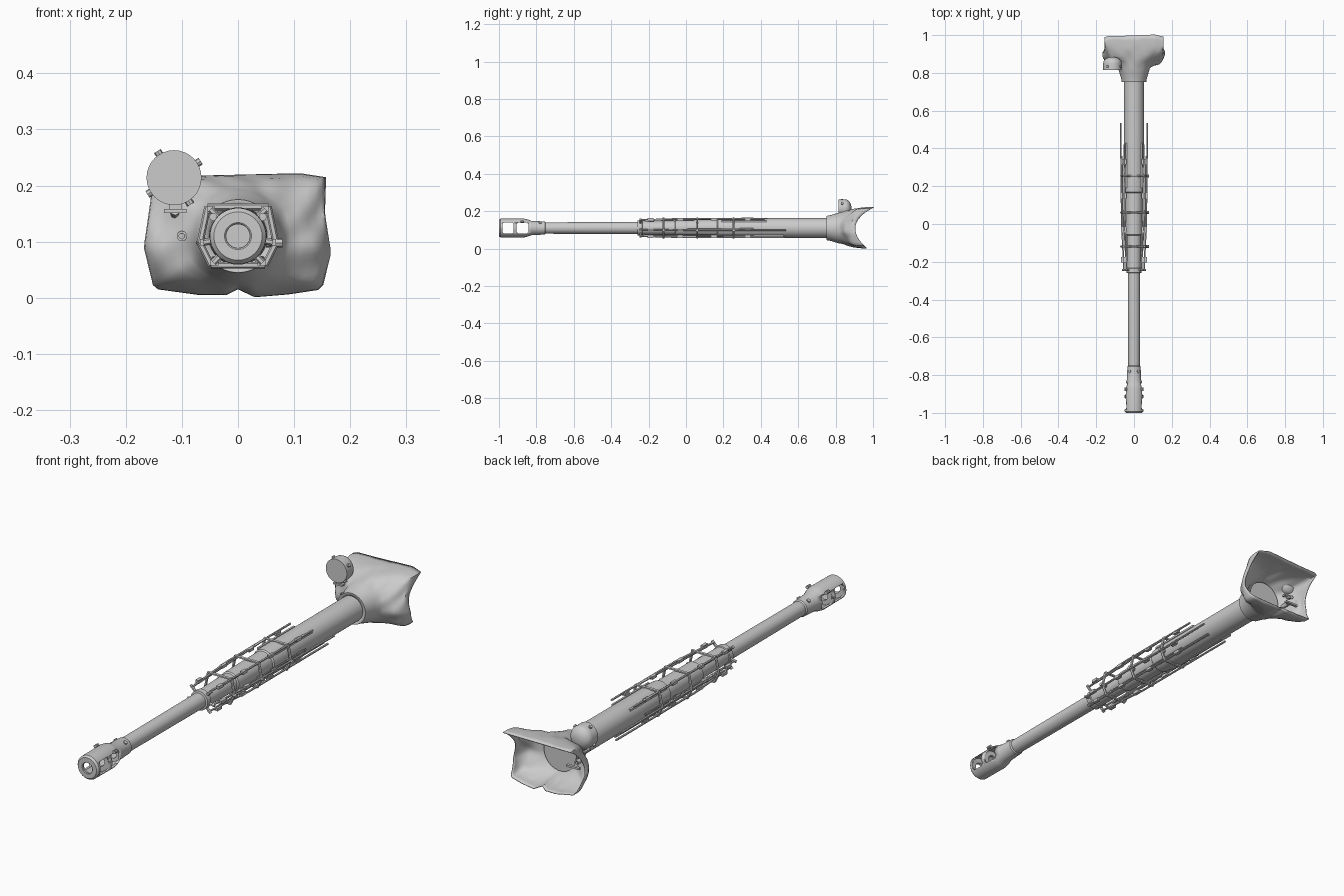
import bpy, bmesh, math
from mathutils import Vector

if "Cube" in bpy.data.objects:
    bpy.data.objects.remove(bpy.data.objects["Cube"])

ZC = 0.11  # height of the barrel axis
grey = bpy.data.materials.new("plain_grey")
grey.diffuse_color = (0.6, 0.6, 0.6, 1)
grey.use_nodes = True
grey.node_tree.nodes["Principled BSDF"].inputs["Base Color"].default_value = grey.diffuse_color


def finish(name, bm, angle=35, normals=True):
    if normals:
        bmesh.ops.recalc_face_normals(bm, faces=bm.faces)
    me = bpy.data.meshes.new(name)
    bm.to_mesh(me)
    bm.free()
    ob = bpy.data.objects.new(name, me)
    bpy.context.collection.objects.link(ob)
    me.materials.append(grey)
    bpy.ops.object.select_all(action='DESELECT')
    ob.select_set(True)
    bpy.context.view_layer.objects.active = ob
    bpy.ops.object.shade_smooth_by_angle(angle=math.radians(angle))
    return ob


def lathe(name, prof, x=0, z=ZC, n=40, loop=False):
    """Revolve (y, radius) points around an axis along y."""
    bm = bmesh.new()
    rings = [[bm.verts.new((x + r * math.cos(2 * math.pi * i / n), y,
                            z + r * math.sin(2 * math.pi * i / n)))
              for i in range(n)] for y, r in prof]
    pairs = list(zip(rings, rings[1:]))
    if loop:
        pairs.append((rings[-1], rings[0]))
    else:
        bm.faces.new(rings[0])
        bm.faces.new(rings[-1])
    for a, b in pairs:
        for i in range(n):
            j = (i + 1) % n
            bm.faces.new((a[i], a[j], b[j], b[i]))
    return finish(name, bm)


def add_bar(bm, p, q, r=0.004, n=6):
    """Straight round bar from p to q."""
    p, q = Vector(p), Vector(q)
    d = q - p
    m = d.to_track_quat('Z', 'Y').to_matrix().to_4x4()
    m.translation = (p + q) / 2
    bmesh.ops.create_cone(bm, cap_ends=True, segments=n, radius1=r, radius2=r,
                          depth=d.length, matrix=m)


def add_box(bm, c, s):
    vs = bmesh.ops.create_cube(bm, size=1)['verts']
    for v in vs:
        v.co = Vector(c) + Vector(a * b for a, b in zip(v.co, s))


# Barrel: slim front tube, stepped sleeves, thick rear tube
lathe("barrel", [(-0.79, 0.029), (-0.75, 0.0305), (-0.26, 0.032), (-0.258, 0.04),
                 (-0.235, 0.04), (-0.233, 0.036), (-0.06, 0.038), (-0.055, 0.043),
                 (0.165, 0.045), (0.17, 0.05), (0.2, 0.052), (0.74, 0.053),
                 (0.80, 0.053), (0.835, 0.075)])

# Muzzle brake: hollow, two chambers with side windows
brake = lathe("muzzle_brake", [(-1.0, 0.043), (-0.992, 0.05), (-0.87, 0.051), (-0.85, 0.047),
                               (-0.825, 0.038), (-0.755, 0.035), (-0.75, 0.031), (-0.75, 0.021),
                               (-0.835, 0.021), (-0.837, 0.034), (-0.855, 0.04), (-0.907, 0.043),
                               (-0.907, 0.023), (-0.919, 0.023), (-0.919, 0.043), (-0.985, 0.043),
                               (-0.987, 0.024), (-0.998, 0.0215), (-1.0, 0.024)], loop=True)
bm = bmesh.new()
for y0, y1 in ((-0.982, -0.921), (-0.905, -0.842)):
    add_box(bm, (0, (y0 + y1) / 2, ZC), (0.2, y1 - y0, 0.058))
cutter = finish("window_cutter", bm)
cutter.modifiers.new("round", 'BEVEL').width = 0.008
cutter.hide_render = True
cutter.hide_set(True)
mod = brake.modifiers.new("windows", 'BOOLEAN')
mod.operation, mod.object, mod.solver = 'DIFFERENCE', cutter, 'EXACT'

# Small bosses on the brake
bm = bmesh.new()
for s in (-1, 1):
    add_bar(bm, (s * 0.044, -0.885, ZC + 0.034), (s * 0.044, -0.865, ZC + 0.034), 0.007, 10)
    add_bar(bm, (s * 0.02, -0.78, ZC + 0.025), (s * 0.025, -0.78, ZC + 0.032), 0.008, 10)
finish("brake_bosses", bm)

# Rod cage: hexagonal frames carrying long rods
corners = [(0.052, 0.05), (0.065, -0.012), (0.046, -0.05)]
hexa = corners + [(-x, z) for x, z in reversed(corners)]
bm = bmesh.new()
for y in (-0.12, 0.06, 0.255):
    pts = [Vector((x * 1.04, y, ZC + z * 1.04)) for x, z in hexa]
    for i in range(6):
        add_bar(bm, pts[i], pts[(i + 1) % 6], 0.006, 6)
    add_bar(bm, (0.05, y, ZC - 0.012), (0.079, y, ZC - 0.012), 0.008, 8)
finish("cage_frames", bm)

bm = bmesh.new()
ends = (0.42, 0.535, 0.53)
for s in (-1, 1):
    for (x, z), end in zip(corners, ends):
        side = 0.006 if end == 0.535 else 0
        # long rod, shorter doubled rod and front clamp
        add_bar(bm, (s * (x - 0.012), -0.245, ZC + z * 0.85), (s * x, 0.0, ZC + z), 0.0045)
        add_bar(bm, (s * x, 0.0, ZC + z), (s * (x + side), end, ZC + z), 0.0045)
        add_bar(bm, (s * (x - 0.008), -0.2, ZC + z * 0.78),
                (s * (x - 0.002), 0.36, ZC + z * 0.92 + 0.007), 0.0035)
        add_bar(bm, (s * x * 0.55, -0.243, ZC + z * 0.55), (s * x * 0.95, -0.243, ZC + z * 0.95), 0.006)
        for y in (-0.19, -0.03, 0.15, 0.33):
            add_box(bm, (s * (x - 0.004), y, ZC + z * 0.93), (0.014, 0.03, 0.012))
finish("cage_rods", bm)

# Slats lying along the thick tube
bm = bmesh.new()
for s in (-1, 1):
    add_box(bm, (s * 0.04, 0.31, ZC + 0.036), (0.008, 0.24, 0.008))
    add_box(bm, (s * 0.034, 0.36, ZC - 0.042), (0.008, 0.32, 0.008))
finish("tube_slats", bm)

# Canvas cover: round collar blending into a wide sagging outline, open behind
outline = [Vector(p) for p in [
    (0.157, 0.215), (0.11, 0.222), (-0.06, 0.218), (-0.155, 0.217), (-0.155, 0.18),
    (-0.168, 0.09), (-0.15, 0.016), (-0.07, 0.005), (-0.02, 0.005), (0.0, 0.015),
    (0.03, 0.001), (0.09, 0.006), (0.15, 0.015), (0.166, 0.08), (0.155, 0.15)]]
N = 96


def outline_at(a):
    """Point where a ray from the axis meets the outline."""
    d = Vector((math.cos(a), math.sin(a)))
    c = Vector((0, ZC))
    for p, q in zip(outline, outline[1:] + outline[:1]):
        u, w = p - c, q - p
        den = d.x * w.y - d.y * w.x
        if abs(den) < 1e-9:
            continue
        t = (u.x * w.y - u.y * w.x) / den
        k = (u.x * d.y - u.y * d.x) / den
        if t > 0 and -1e-6 <= k <= 1 + 1e-6:
            return c + d * t
    return c + d * 0.1


def ring_point(a, y, r):
    return Vector((r * math.cos(a), y, ZC + r * math.sin(a)))


blend = [(0.08, 0.12), (0.2, 0.36), (0.33, 0.6), (0.46, 0.78), (0.6, 0.91),
         (0.72, 0.98), (0.86, 1.0), (1.0, 1.0)]
bm = bmesh.new()
rings = []
for y, r in ((0.752, 0.052), (0.752, 0.065), (0.775, 0.069), (0.80, 0.077), (0.822, 0.083)):
    rings.append([bm.verts.new(ring_point(2 * math.pi * i / N, y, r)) for i in range(N)])
for t, b in blend:
    ring = []
    for i in range(N):
        a = 2 * math.pi * i / N
        o = outline_at(a)
        h = o.y - ZC
        back = 0.905 + h * h * (7.8 if h > 0 else 5.2)
        fold = math.sin(math.pi * t) * (0.5 * math.sin(5 * a + 7 * t) + 0.35 * math.sin(11 * a - 9 * t))
        p = ring_point(a, 0.826, 0.083).lerp(Vector((o.x, back, o.y)), b)
        p.y = 0.826 + (back - 0.826) * t - 0.012 * fold
        p.x *= 1 + 0.03 * fold * (1 - b)
        p.z += 0.006 * fold * (1 - b)
        ring.append(bm.verts.new(p))
    rings.append(ring)
for p, q in zip(rings, rings[1:]):
    for i in range(N):
        j = (i + 1) % N
        bm.faces.new((p[i], q[i], q[j], p[j]))
cover = finish("canvas_cover", bm, 50, normals=True)
sol = cover.modifiers.new("cloth", 'SOLIDIFY')
sol.thickness, sol.offset = 0.003, -1

# Sight port on the canvas and a bar inside it
lathe("sight_port", [(0.832, 0.009), (0.832, 0.005), (0.87, 0.005), (0.87, 0.009)], x=-0.1, n=16, loop=True)
bm = bmesh.new()
add_box(bm, (-0.1, 0.89, 0.1), (0.06, 0.012, 0.008))
finish("inner_bar", bm)

# Lamp: flat glass in front, domed housing behind
LX, LZ, LR = -0.114, 0.214, 0.049
dome = [(0.852 + 0.033 * math.sin(k * math.pi / 14), LR * math.cos(k * math.pi / 14))
        for k in range(7)]
lathe("lamp", [(0.815, LR)] + dome, x=LX, z=LZ, n=32)
bm = bmesh.new()
for deg in (32, 122, 212, 302):
    c, s = math.cos(math.radians(deg)), math.sin(math.radians(deg))
    add_bar(bm, (LX + c * 0.044, 0.835, LZ + s * 0.044), (LX + c * 0.056, 0.835, LZ + s * 0.056), 0.007, 8)
finish("lamp_lugs", bm)

# Lamp bracket
bm = bmesh.new()
add_box(bm, (-0.112, 0.84, 0.155), (0.04, 0.04, 0.007))
add_box(bm, (-0.112, 0.84, 0.162), (0.022, 0.03, 0.012))
add_bar(bm, (-0.112, 0.84, 0.155), (-0.112, 0.88, 0.14), 0.008, 8)
finish("lamp_bracket", bm)
